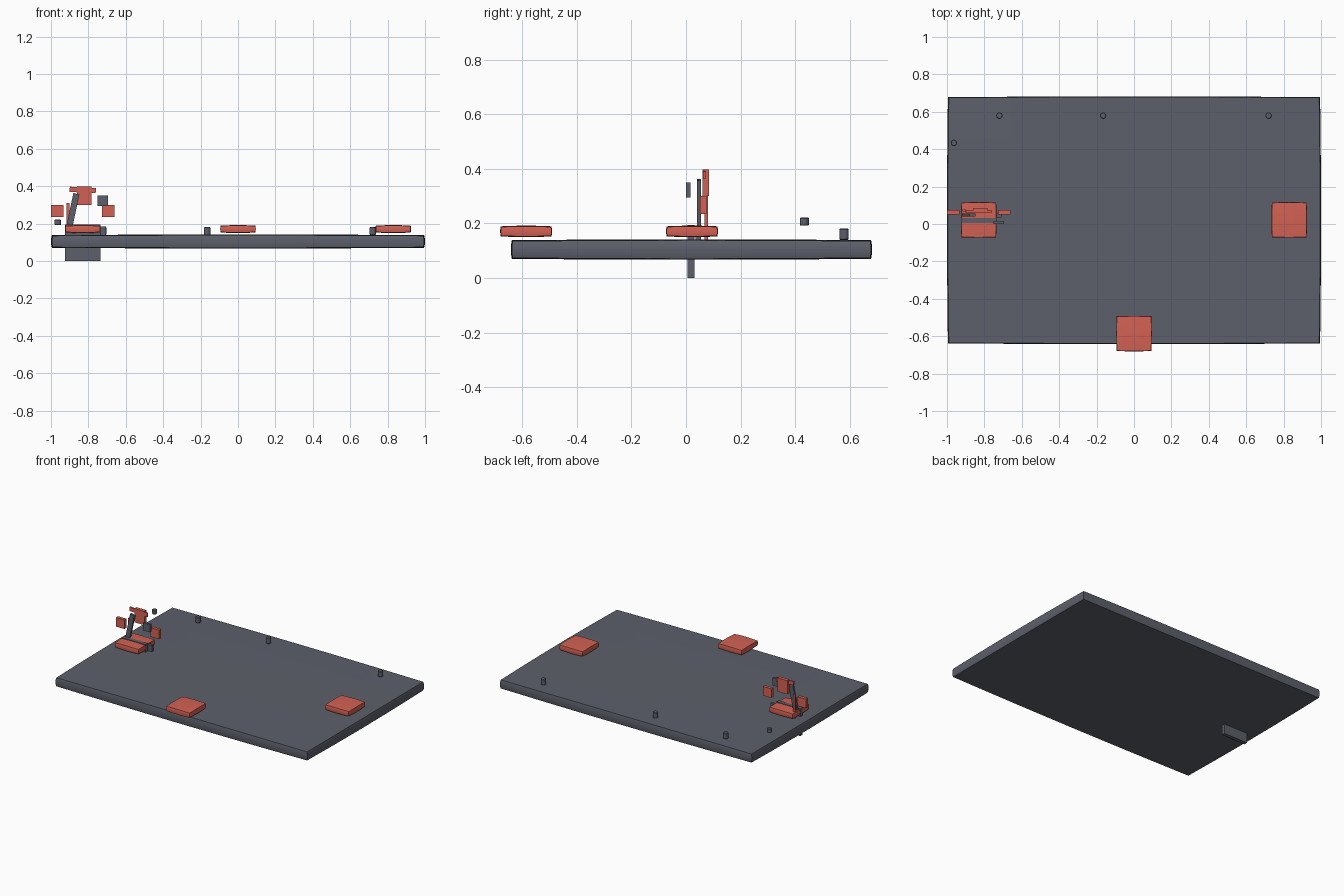
import bpy, bmesh, math
from mathutils import Matrix

if "Cube" in bpy.data.objects:
    bpy.data.objects.remove(bpy.data.objects["Cube"])


def material(name, rgb):
    m = bpy.data.materials.new(name)
    m.diffuse_color = (*rgb, 1)
    m.use_nodes = True
    m.node_tree.nodes["Principled BSDF"].inputs["Base Color"].default_value = m.diffuse_color
    return m


DARK = material("dark_slate", (0.11, 0.117, 0.147))
RED = material("coral_red", (0.65, 0.12, 0.087))


def finish(bm, name, mat):
    bmesh.ops.recalc_face_normals(bm, faces=bm.faces[:])
    me = bpy.data.meshes.new(name)
    bm.to_mesh(me)
    bm.free()
    me.materials.append(mat)
    ob = bpy.data.objects.new(name, me)
    bpy.context.collection.objects.link(ob)
    return ob


def box(name, mat, lo, hi, bulge=None, tilt=0):
    """Box between two corners; bulge swells the middle of each side."""
    c = [(a + b) / 2 for a, b in zip(lo, hi)]
    h = [(b - a) / 2 for a, b in zip(lo, hi)]
    bm = bmesh.new()
    bmesh.ops.create_cube(bm, size=2)
    if bulge:
        bmesh.ops.subdivide_edges(bm, edges=bm.edges[:], cuts=5, use_grid_fill=True)
    for v in bm.verts:
        u = v.co.copy()
        for i in range(3):
            off = 0
            if bulge:
                off = bulge[i] * (u[(i + 1) % 3] ** 2 + u[(i + 2) % 3] ** 2) / 2
            v.co[i] = u[i] * (h[i] - off)
    bm.transform(Matrix.Translation(c) @ Matrix.Rotation(tilt, 4, 'Y'))
    return finish(bm, name, mat)


def peg(name, x, y, z0, z1, r=0.017):
    bm = bmesh.new()
    bmesh.ops.create_cone(bm, cap_ends=True, segments=16, radius1=r, radius2=r,
                          depth=z1 - z0,
                          matrix=Matrix.Translation((x, y, (z0 + z1) / 2)))
    rims = [e for e in bm.edges if abs(e.verts[0].co.z - e.verts[1].co.z) < 1e-5]
    bmesh.ops.bevel(bm, geom=rims, offset=0.003, segments=1, affect='EDGES')
    return finish(bm, name, DARK)


# Main slab
box("base_slab", DARK, (-1, -0.642, 0.067), (1, 0.682, 0.142), (0.01, 0.007, 0.007))

# Square pads
for i, (x, y) in enumerate([(-0.83, 0.022), (0.83, 0.022), (0, -0.586)]):
    box(f"pad_{i}", RED, (x - 0.095, y - 0.095, 0.15), (x + 0.095, y + 0.095, 0.192),
        (0.004, 0.004, 0.005))

# Row of pegs along the back, and one small loose peg
for i, x in enumerate((-0.72, -0.165, 0.72)):
    peg(f"peg_{i}", x, 0.579, 0.14, 0.181)
peg("loose_peg", -0.963, 0.434, 0.192, 0.222)

# Keel plate going down through the slab
box("keel_plate", DARK, (-0.925, 0.005, 0.0), (-0.735, 0.032, 0.195))

# Small control cluster: leaning arm, head, side plates
box("arm", DARK, (-0.899, 0.04, 0.185), (-0.866, 0.055, 0.362), tilt=math.radians(12))
box("head_plate", RED, (-0.86, 0.06, 0.30), (-0.782, 0.085, 0.398))
box("head_bar", RED, (-0.9, 0.062, 0.366), (-0.76, 0.072, 0.394), tilt=math.radians(3))
box("post", RED, (-0.918, 0.068, 0.142), (-0.902, 0.08, 0.31))
for name, x in (("left", -0.967), ("right", -0.693)):
    box(f"{name}_plate", RED, (x - 0.033, 0.052, 0.235), (x + 0.033, 0.075, 0.3))
box("front_block", DARK, (-0.75, 0.0, 0.295), (-0.695, 0.017, 0.35))
box("foot_block", DARK, (-0.735, 0.035, 0.14), (-0.705, 0.055, 0.185))
